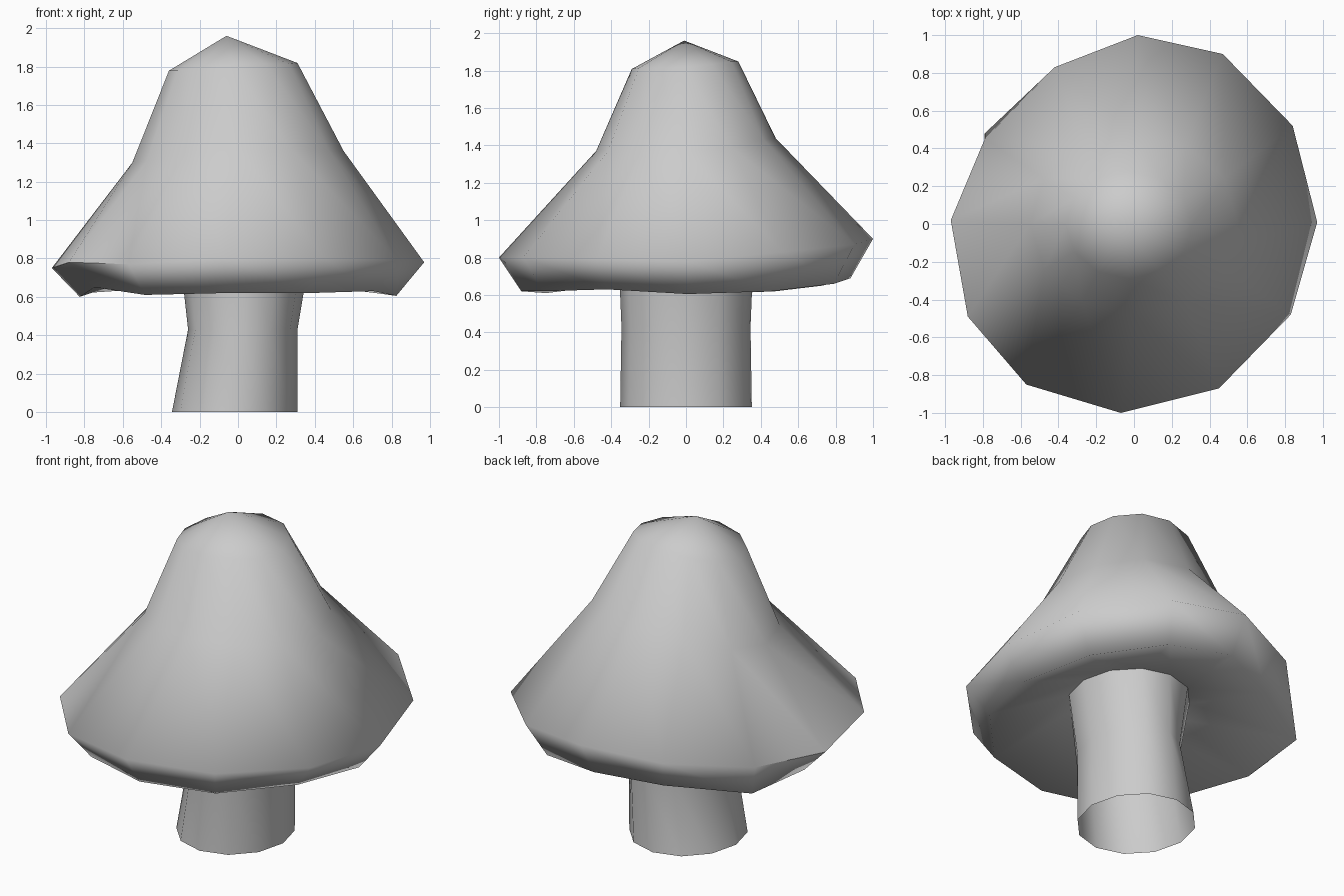
import bpy, bmesh
from math import sin, cos, pi

if "Cube" in bpy.data.objects:
    bpy.data.objects.remove(bpy.data.objects["Cube"])

N = 12


def ring(cx, cy, rx, ry, z, tx=0.0, ty=0.0, saddle=0.0):
    """Elliptical ring, tilted by tx per x and ty per y, with optional saddle bend."""
    pts = []
    for i in range(N):
        a = 2 * pi * i / N
        x, y = cx + rx * cos(a), cy + ry * sin(a)
        pts.append((x, y, z + tx * x + ty * y - saddle * cos(2 * a)))
    return pts


def loft(name, rings, apex=None, sharp=()):
    """Skin consecutive rings from top to bottom, with an optional apex."""
    bm = bmesh.new()
    loops = [[bm.verts.new(p) for p in r] for r in rings]
    for a, b in zip(loops, loops[1:]):
        for i in range(N):
            j = (i + 1) % N
            bm.faces.new((a[i], b[i], b[j], a[j]))
    if apex:
        top = bm.verts.new(apex)
        for i in range(N):
            bm.faces.new((top, loops[0][i], loops[0][(i + 1) % N]))
    for f in bm.faces:
        f.smooth = True
    for r, i in sharp:
        bm.edges.get((loops[r][i], loops[r][(i + 1) % N])).smooth = False
    me = bpy.data.meshes.new(name)
    bm.to_mesh(me)
    bm.free()
    ob = bpy.data.objects.new(name, me)
    bpy.context.collection.objects.link(ob)
    return ob


# Irregular brim, counter-clockwise from +x
brim = [(0.97, 0.01, 0.78), (0.84, 0.52, 0.83), (0.47, 0.90, 0.87),
        (0.02, 1.00, 0.90), (-0.42, 0.83, 0.84), (-0.79, 0.45, 0.77),
        (-0.97, 0.02, 0.75), (-0.88, -0.49, 0.78), (-0.57, -0.85, 0.77),
        (-0.07, -1.00, 0.80), (0.45, -0.87, 0.80), (0.83, -0.48, 0.79)]

# Turned-under lower lip: brim pulled inward, with hand-set heights
lip_z = [0.605, 0.62, 0.66, 0.69, 0.65, 0.62, 0.60, 0.65, 0.61, 0.62, 0.62, 0.63]
lip = [(x * 0.85, y * 0.88, z) for (x, y, _), z in zip(brim, lip_z)]
lip[5] = (-0.79, 0.48, 0.62)

# Cap with underside rising to the stem
stem_top = ring(0.035, 0.0, 0.335, 0.36, 0.79)
cap = loft("cap", [
    ring(-0.025, -0.005, 0.335, 0.285, 1.815, 0.06, 0.07, 0.015),
    ring(0.0, 0.0, 0.55, 0.48, 1.367, 0.055, 0.07, 0.037),
    brim,
    lip,
    stem_top,
], apex=(-0.06, -0.01, 1.96), sharp=[(2, 5), (2, 6), (2, 7)])

# Stem, open at the bottom, with a dent on the back left
waist = ring(0.025, 0.0, 0.285, 0.345, 0.43)
for k in (4, 5):
    x, y, z = waist[k]
    waist[k] = (x * 0.9, y * 0.92, z)
stem = loft("stem", [
    stem_top,
    waist,
    ring(-0.017, 0.0, 0.327, 0.352, 0.0),
])
